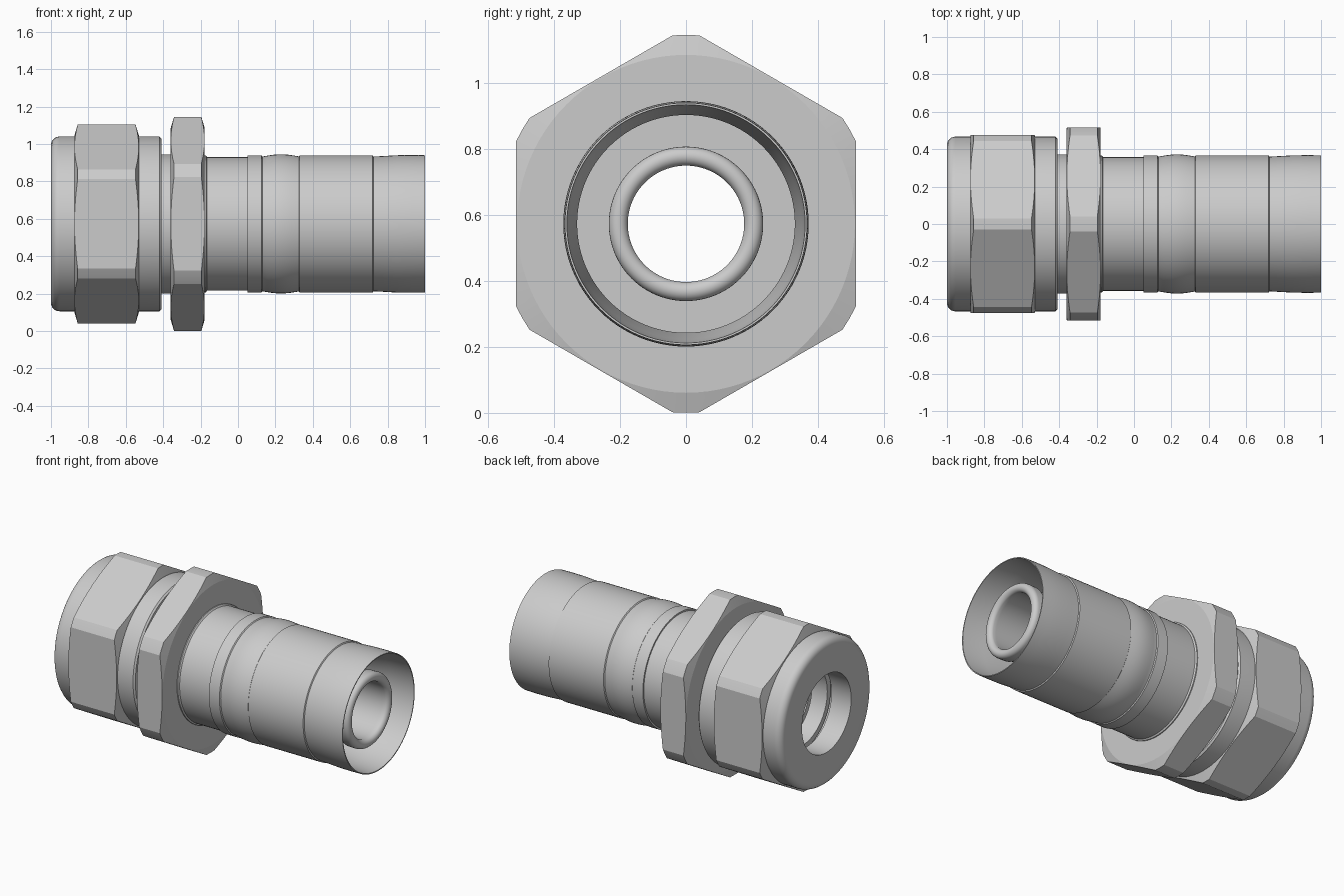
import bpy, bmesh
from math import pi, sin, cos, radians

if "Cube" in bpy.data.objects:
    bpy.data.objects.remove(bpy.data.objects["Cube"])

CZ = 0.573      # height of the fitting's axis
SEG = 96


def finish(ob, angle=25):
    bpy.ops.object.select_all(action='DESELECT')
    ob.select_set(True)
    bpy.context.view_layer.objects.active = ob
    bpy.ops.object.shade_smooth_by_angle(angle=radians(angle))


def make(name, bm):
    bmesh.ops.recalc_face_normals(bm, faces=bm.faces)
    me = bpy.data.meshes.new(name)
    bm.to_mesh(me)
    bm.free()
    ob = bpy.data.objects.new(name, me)
    ob.location.z = CZ
    bpy.context.collection.objects.link(ob)
    return ob


def lathe(name, profile):
    """Revolve a closed (x, radius) section about the x axis."""
    bm = bmesh.new()
    rings = []
    for i in range(SEG):
        a = 2 * pi * i / SEG
        rings.append([bm.verts.new((x, r * sin(a), r * cos(a))) for x, r in profile])
    n = len(profile)
    for i in range(SEG):
        A, B = rings[i], rings[(i + 1) % SEG]
        for j in range(n):
            k = (j + 1) % n
            bm.faces.new((A[j], A[k], B[k], B[j]))
    ob = make(name, bm)
    finish(ob)
    return ob


def arc(cx, cr, rad, a0, a1, n=6):
    """Arc points in the (x, radius) plane, angles in degrees."""
    return [(cx + rad * cos(radians(a0 + (a1 - a0) * i / n)),
             cr + rad * sin(radians(a0 + (a1 - a0) * i / n))) for i in range(n + 1)]


def hexagon(name, x0, x1, apothem, corner, inner, cham):
    """Hex prism with turned-off corners and chamfered ends."""
    bm = bmesh.new()
    R = apothem / cos(pi / 6)
    ends = [[bm.verts.new((x, R * sin(i * pi / 3), R * cos(i * pi / 3)))
             for i in range(6)] for x in (x0 - 0.05, x1 + 0.05)]
    bm.faces.new(ends[0])
    bm.faces.new(ends[1])
    for i in range(6):
        k = (i + 1) % 6
        bm.faces.new((ends[0][i], ends[0][k], ends[1][k], ends[1][i]))
    ob = make(name, bm)
    cutter = lathe(name + "_cutter", [
        (x0, inner), (x0, apothem - 0.003), (x0 + cham, corner),
        (x1 - cham, corner), (x1, apothem - 0.003), (x1, inner)])
    mod = ob.modifiers.new("turned", 'BOOLEAN')
    mod.operation = 'INTERSECT'
    mod.solver = 'EXACT'
    mod.object = cutter
    bpy.context.view_layer.objects.active = ob
    bpy.ops.object.modifier_apply(modifier=mod.name)
    bpy.data.objects.remove(cutter)
    finish(ob, 12)


# Compression nut: round collar with grooved bore, and its hex
lathe("nut_collar",
      [(-1, 0.25)] + arc(-0.955, 0.422, 0.045, 180, 90)
      + [(-0.42, 0.467), (-0.41, 0.457), (-0.41, 0.375), (-0.74, 0.375),
         (-0.80, 0.30), (-0.86, 0.30), (-0.86, 0.25)])
hexagon("nut_hex", -0.875, -0.53, 0.475, 0.532, 0.455, 0.018)

# Ferrule ring clamped inside the nut
lathe("ferrule", [(-0.83, 0.25), (-0.83, 0.285), (-0.72, 0.315), (-0.72, 0.25)])

# Body: pipe socket, neck, shoulder and hose tail with a rounded tip
lathe("body",
      [(-0.70, 0.255), (-0.70, 0.372), (-0.355, 0.372), (-0.355, 0.40),
       (-0.19, 0.40), (-0.19, 0.366), (-0.172, 0.366), (-0.165, 0.357),
       (0.10, 0.357), (0.10, 0.22), (0.85, 0.22), (0.87, 0.233)]
      + arc(0.918, 0.205, 0.029, 90, -80, 10)
      + [(0.90, 0.178), (-0.42, 0.178), (-0.42, 0.25)])
hexagon("body_hex", -0.36, -0.178, 0.515, 0.5725, 0.36, 0.018)

# Crimp sleeve: collar, bulge, barrel and thin flared mouth
bulge = [(0.135 + 0.19 * i / 10, 0.361 + 0.011 * sin(pi * i / 10)) for i in range(11)]
lathe("crimp_sleeve",
      [(0.05, 0.34), (0.05, 0.367), (0.125, 0.367), (0.13, 0.361)] + bulge
      + [(0.33, 0.367), (0.72, 0.367), (0.724, 0.360), (0.78, 0.363),
         (0.85, 0.367), (0.93, 0.368), (1, 0.367),
         (1, 0.361), (0.85, 0.35), (0.74, 0.33), (0.10, 0.33), (0.10, 0.34)])
